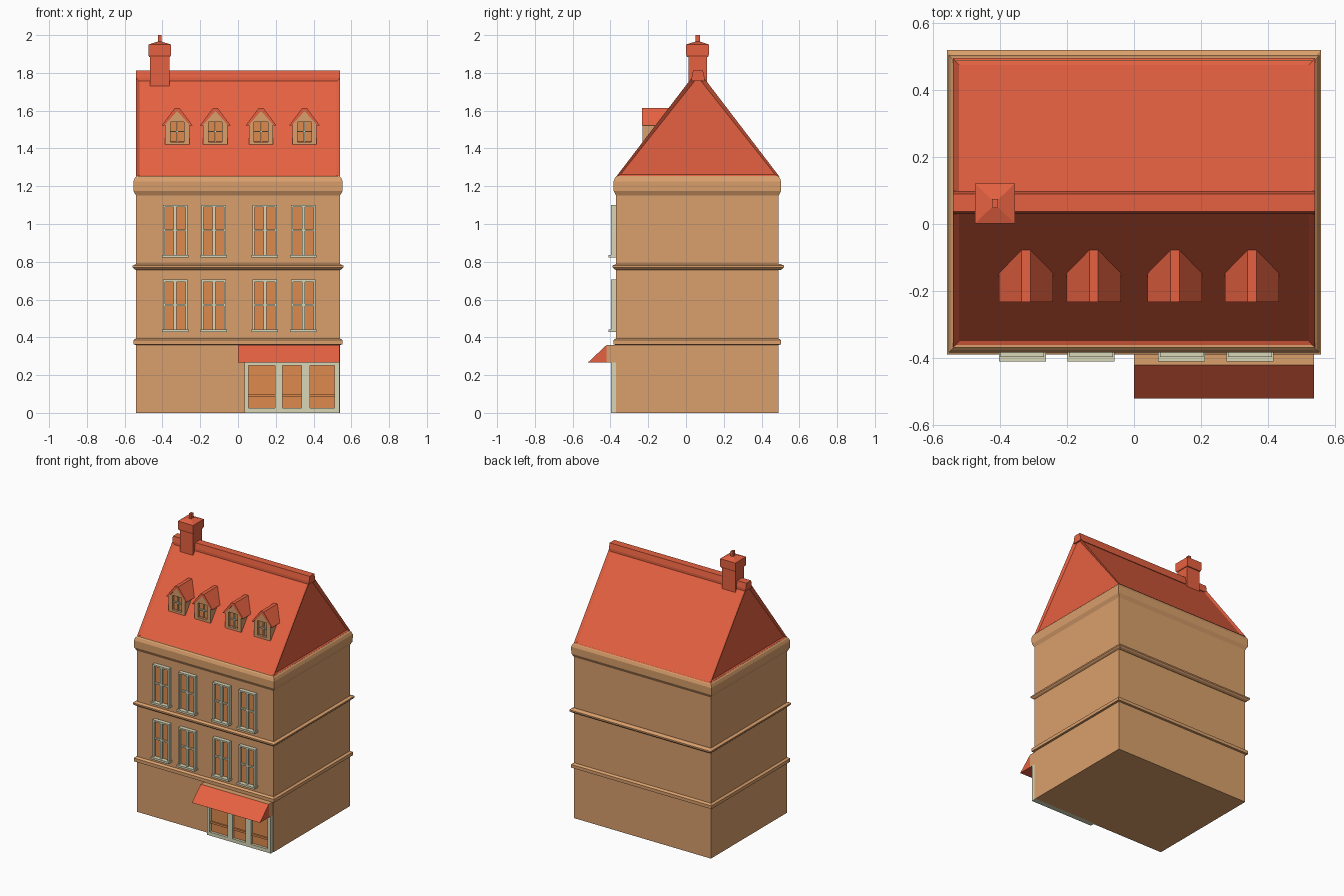
import bpy, bmesh

if "Cube" in bpy.data.objects:
    bpy.data.objects.remove(bpy.data.objects["Cube"])

def material(name, rgb):
    m = bpy.data.materials.new(name)
    m.diffuse_color = (*rgb, 1)
    m.use_nodes = True
    m.node_tree.nodes["Principled BSDF"].inputs["Base Color"].default_value = m.diffuse_color
    return m

WALL = material("tan_wall", (0.70, 0.35, 0.15))
RED = material("red_tile", (0.79, 0.12, 0.053))
PALE = material("pale_frame", (0.69, 0.68, 0.48))
PANE = material("orange_pane", (0.73, 0.26, 0.076))

def finish(name, bm, mat):
    bmesh.ops.recalc_face_normals(bm, faces=bm.faces)
    me = bpy.data.meshes.new(name)
    bm.to_mesh(me)
    bm.free()
    me.materials.append(mat)
    ob = bpy.data.objects.new(name, me)
    bpy.context.collection.objects.link(ob)
    return ob

def boxes(name, specs, mat):
    """Several boxes in one mesh, each (x0, x1, y0, y1, z0, z1)."""
    bm = bmesh.new()
    for x0, x1, y0, y1, z0, z1 in specs:
        vs = bmesh.ops.create_cube(bm, size=1)["verts"]
        for v in vs:
            v.co.x = x0 if v.co.x < 0 else x1
            v.co.y = y0 if v.co.y < 0 else y1
            v.co.z = z0 if v.co.z < 0 else z1
    return finish(name, bm, mat)

def loft(name, cx, cy, rings, mat):
    """Stacked rectangles, each (half_x, half_y, z), skinned and capped."""
    bm = bmesh.new()
    loops = [[bm.verts.new((cx + sx * hx, cy + sy * hy, z))
              for sx, sy in ((-1, -1), (1, -1), (1, 1), (-1, 1))] for hx, hy, z in rings]
    for a, b in zip(loops, loops[1:]):
        for i in range(4):
            j = (i + 1) % 4
            bm.faces.new((a[i], a[j], b[j], b[i]))
    bm.faces.new(loops[0])
    bm.faces.new(loops[-1])
    return finish(name, bm, mat)

def prism(name, pts, axis, a, b, mat, inset=None):
    """Profile extruded along x (points y,z) or y (points x,z)."""
    bm = bmesh.new()
    place = (lambda p, t: (t, *p)) if axis == "x" else (lambda p, t: (p[0], t, p[1]))
    va = [bm.verts.new(place(p, a)) for p in pts]
    vb = [bm.verts.new(place(p, b)) for p in pts]
    n = len(pts)
    bm.faces.new(va)
    bm.faces.new(vb)
    for i in range(n):
        j = (i + 1) % n
        bm.faces.new((va[i], va[j], vb[j], vb[i]))
    if inset:
        bmesh.ops.recalc_face_normals(bm, faces=bm.faces)
        bm.normal_update()
        sides = [f for f in bm.faces if abs(f.normal.z) < 0.9]
        bmesh.ops.inset_individual(bm, faces=sides, thickness=inset[0], depth=inset[1])
    return finish(name, bm, mat)

# Walls, string courses and cornice
HX, HY, CY = 0.54, 0.43, 0.06
loft("walls", 0, CY, [(HX, HY, 0), (HX, HY, 1.2)], WALL)

def course(name, cy, hy, profile):
    loft(name, 0, cy, [(HX + o, hy + o, z) for o, z in profile], WALL)

course("lower_course", CY, HY, [(0, 0.36), (0.014, 0.362), (0.014, 0.385), (0, 0.395)])
course("upper_course", CY + 0.005, HY + 0.006,
       [(0, 0.757), (0.01, 0.762), (0.018, 0.77), (0.018, 0.78), (0, 0.788)])
course("cornice", CY, HY, [(0, 1.15), (0.013, 1.175), (0.014, 1.225), (0.006, 1.245), (-0.002, 1.253)])

# Main roof with sunken panels, and ridge cap
prism("roof", [(-0.37, 1.25), (0.495, 1.25), (0.09, 1.78), (0.035, 1.78)],
      "x", -0.54, 0.54, RED, inset=(0.025, -0.012))
prism("ridge_cap", [(0.03, 1.757), (0.098, 1.757), (0.098, 1.775), (0.09, 1.812),
                    (0.037, 1.812), (0.03, 1.775)], "x", -0.54, 0.54, RED)

# Chimney
boxes("chimney_stack", [(-0.467, -0.363, 0.012, 0.11, 1.70, 1.89)], RED)
loft("chimney_cap", -0.415, 0.061, [(0.056, 0.056, 1.885), (0.06, 0.06, 1.895), (0.06, 0.06, 1.95),
                                    (0.012, 0.014, 1.965)], RED)
loft("chimney_pot", -0.414, 0.062, [(0.009, 0.013, 1.955), (0.009, 0.013, 2.0)], RED)

# Dormers
for i, x in enumerate((-0.322, -0.12, 0.122, 0.352), 1):
    f, back = -0.23, -0.06
    boxes(f"dormer_{i}_walls", [(x - 0.064, x - 0.036, f, back, 1.42, 1.54),
                                (x + 0.036, x + 0.064, f, back, 1.42, 1.54),
                                (x - 0.04, x + 0.04, f, back, 1.42, 1.435)], WALL)
    prism(f"dormer_{i}_gable", [(x - 0.064, 1.54), (x + 0.064, 1.54), (x, 1.605)], "y", f, back, WALL)
    prism(f"dormer_{i}_roof", [(x - 0.081, 1.522), (x - 0.013, 1.613), (x + 0.013, 1.613),
                               (x + 0.081, 1.522), (x + 0.067, 1.522), (x, 1.598), (x - 0.067, 1.522)],
          "y", f - 0.003, -0.04, RED)
    boxes(f"dormer_{i}_pane", [(x - 0.04, x + 0.04, f + 0.018, back, 1.43, 1.54)], PANE)
    boxes(f"dormer_{i}_glazing_bars", [(x - 0.004, x + 0.004, f + 0.01, f + 0.02, 1.435, 1.54),
                                       (x - 0.036, x + 0.036, f + 0.01, f + 0.02, 1.486, 1.493)], PALE)

# Upper-floor windows
for floor, z in (("first", 0.43), ("second", 0.825)):
    for i, x in enumerate((-0.333, -0.128, 0.142, 0.346), 1):
        w, top, f, b = 0.065, z + 0.275, -0.397, -0.36
        name = f"{floor}_floor_window_{i}"
        boxes(name + "_frame", [(x - w, x - w + 0.011, f, b, z, top),
                                (x + w - 0.011, x + w, f, b, z, top),
                                (x - w, x + w, f, b, top - 0.011, top),
                                (x - 0.008, x + 0.008, f + 0.003, b, z, top),
                                (x - w, x + w, f + 0.006, b, z + 0.137, z + 0.147)], PALE)
        boxes(name + "_sill", [(x - 0.07, x + 0.07, -0.41, b, z - 0.002, z + 0.012)], PALE)
        boxes(name + "_pane", [(x - w + 0.005, x + w - 0.005, -0.38, b, z + 0.005, top - 0.005)], PANE)

# Shop front
S = (-0.398, -0.36)
posts = [(0.035, 0.055), (0.195, 0.235), (0.337, 0.38), (0.51, 0.537)]
boxes("shop_frame", [(a, b, *S, 0, 0.266) for a, b in posts]
      + [(0.035, 0.537, *S, 0, 0.025), (0.035, 0.537, *S, 0.25, 0.266)], PALE)
boxes("shop_panes", [(0.04, 0.53, -0.38, -0.36, 0.01, 0.26)], PANE)
boxes("shop_rails", [(a[1], b[0], -0.39, -0.36, 0.084, 0.098) for a, b in zip(posts, posts[1:])], PANE)

# Awning and its backing beam
boxes("awning_beam", [(0, 0.537, -0.42, -0.36, 0.266, 0.36)], WALL)
prism("awning", [(-0.42, 0.36), (-0.52, 0.266), (-0.42, 0.266)], "x", 0, 0.537, RED)
